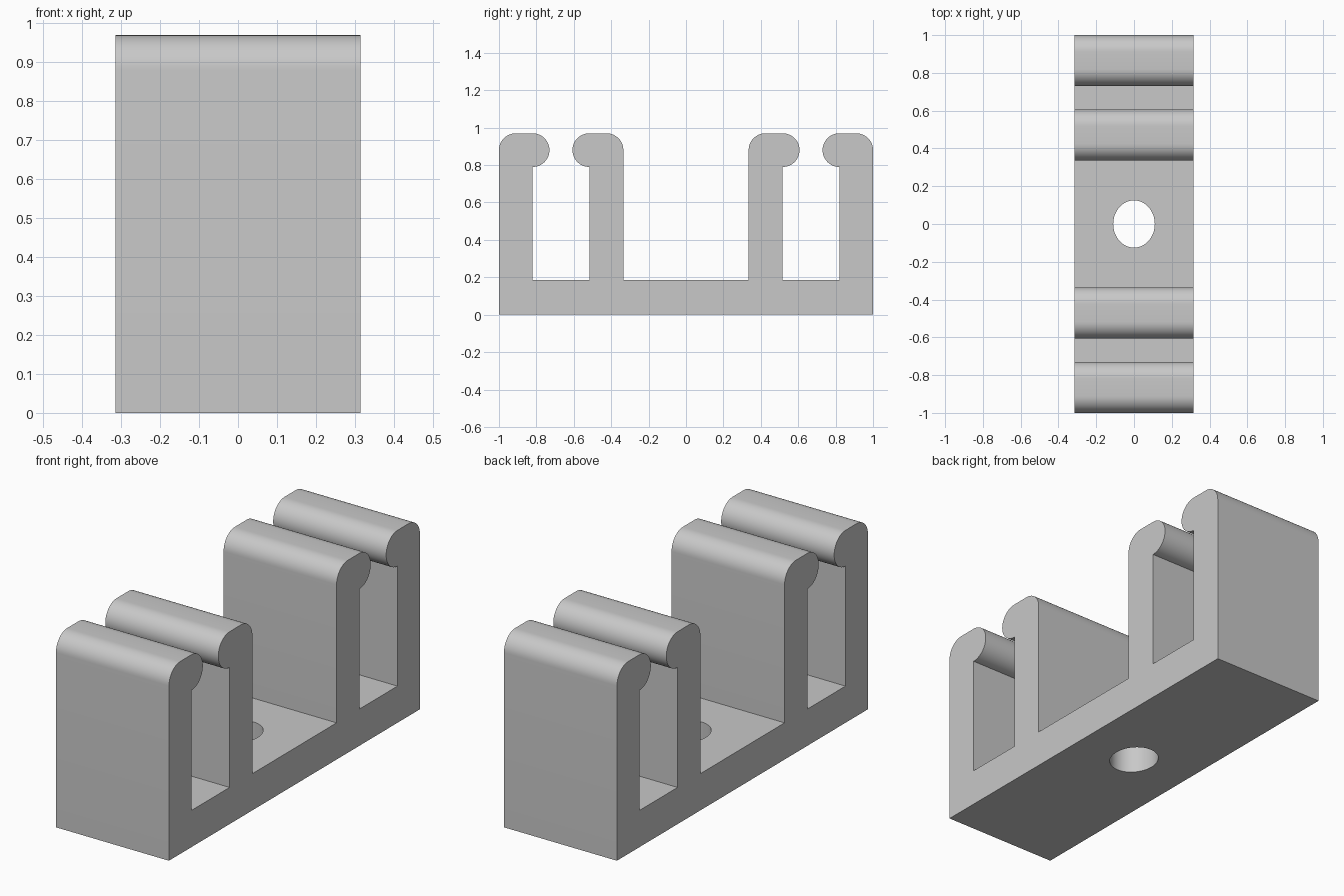
import bpy, bmesh
from math import sin, cos, radians

old = bpy.data.objects.get("Cube")
if old:
    bpy.data.objects.remove(old, do_unlink=True)

HALF_WIDTH, FLOOR, HEAD_Z, R = 0.315, 0.185, 0.88, 0.09

grey = bpy.data.materials.new("light grey")
grey.use_nodes = True
colour = (0.58, 0.58, 0.58, 1)
grey.diffuse_color = colour
grey.node_tree.nodes["Principled BSDF"].inputs["Base Color"].default_value = colour


def arc(y, start, end, steps):
    """Rounded part of a clip head, as (y, z) points."""
    angles = [radians(start + (end - start) * i / steps) for i in range(steps + 1)]
    return [(y + R * cos(a), HEAD_Z + R * sin(a)) for a in angles]


def extrude(name, outline, to_3d, offset):
    """Solid made by extruding a closed outline."""
    bm = bmesh.new()
    face = bm.faces.new([bm.verts.new(to_3d(p)) for p in outline])
    new = bmesh.ops.extrude_face_region(bm, geom=[face])["geom"]
    bmesh.ops.translate(bm, vec=offset, verts=[v for v in new if isinstance(v, bmesh.types.BMVert)])
    bmesh.ops.recalc_face_normals(bm, faces=bm.faces)
    mesh = bpy.data.meshes.new(name)
    bm.to_mesh(mesh)
    bm.free()
    mesh.materials.append(grey)
    obj = bpy.data.objects.new(name, mesh)
    bpy.context.collection.objects.link(obj)
    return obj


# Half of the section: outer jaw, slot, inner jaw, middle floor
half = [(-1, 0)]
half += arc(-1 + R, 180, 90, 12) + arc(-0.82, 90, -90, 24)
half += [(-0.82, FLOOR), (-0.517, FLOOR)]
half += arc(-0.517, 270, 90, 24) + arc(-0.335 - R, 90, 0, 12)
half += [(-0.335, FLOOR)]
outline = half + [(-y, z) for y, z in reversed(half)]
body = extrude("double_clip", outline, lambda p: (-HALF_WIDTH, p[0], p[1]), (2 * HALF_WIDTH, 0, 0))

# Oval screw hole through the base
oval = [(0.11 * cos(radians(a)), 0.125 * sin(radians(a))) for a in range(0, 360, 6)]
cutter = extrude("hole_cutter", oval, lambda p: (p[0], p[1], -0.1), (0, 0, 0.4))
cutter.hide_render = True
cut = body.modifiers.new("screw_hole", "BOOLEAN")
cut.operation, cut.solver, cut.object = "DIFFERENCE", "EXACT", cutter

bpy.ops.object.select_all(action="DESELECT")
bpy.context.view_layer.objects.active = body
body.select_set(True)
bpy.ops.object.modifier_apply(modifier=cut.name)
bpy.data.objects.remove(cutter, do_unlink=True)
bpy.ops.object.shade_smooth_by_angle(angle=radians(30))
